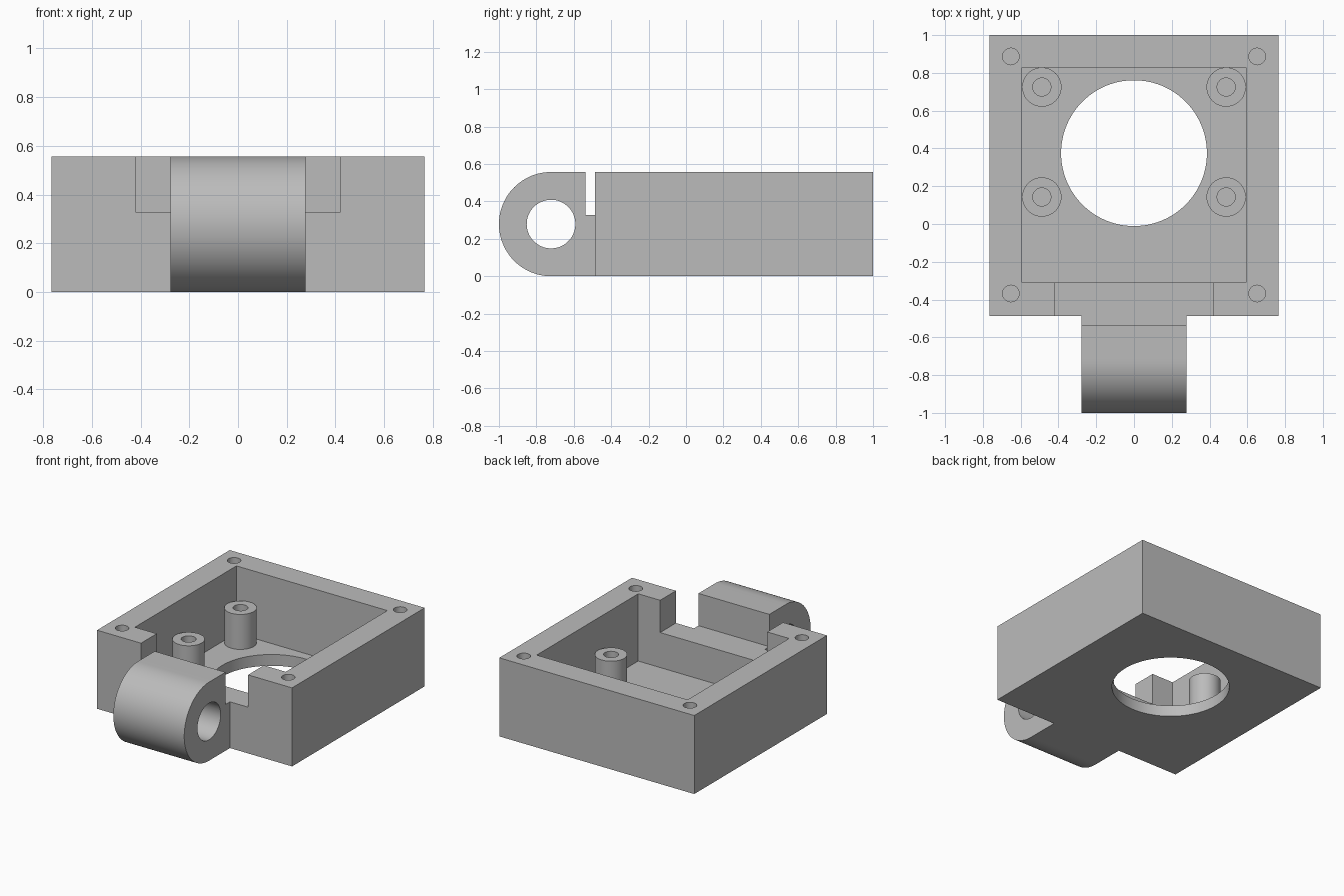
import bpy, bmesh, math
from mathutils import Matrix

cube = bpy.data.objects.get("Cube")
if cube:
    bpy.data.objects.remove(cube, do_unlink=True)

HEIGHT, FLOOR, LEDGE = 0.557, 0.08, 0.328
FRONT, BACK, HALF_W = -0.487, 1.0, 0.765
LUG_R, LUG_Y = HEIGHT / 2, -1 + HEIGHT / 2

grey = bpy.data.materials.new("plain grey")
grey.use_nodes = True
colour = (0.5, 0.5, 0.5, 1)
grey.diffuse_color = colour
grey.node_tree.nodes["Principled BSDF"].inputs["Base Color"].default_value = colour


def finish(name, bm):
    mesh = bpy.data.meshes.new(name)
    bmesh.ops.recalc_face_normals(bm, faces=bm.faces)
    bm.to_mesh(mesh)
    bm.free()
    mesh.materials.append(grey)
    ob = bpy.data.objects.new(name, mesh)
    bpy.context.collection.objects.link(ob)
    return ob


def box(name, x0, x1, y0, y1, z0, z1):
    bm = bmesh.new()
    size = Matrix.Diagonal((x1 - x0, y1 - y0, z1 - z0, 1))
    centre = Matrix.Translation(((x0 + x1) / 2, (y0 + y1) / 2, (z0 + z1) / 2))
    bmesh.ops.create_cube(bm, size=1, matrix=centre @ size)
    return finish(name, bm)


def cylinder(name, x, y, r, z0, z1, sides=48):
    bm = bmesh.new()
    bmesh.ops.create_cone(bm, cap_ends=True, segments=sides, radius1=r, radius2=r,
                          depth=z1 - z0, matrix=Matrix.Translation((x, y, (z0 + z1) / 2)))
    return finish(name, bm)


def combine(target, other, operation):
    mod = target.modifiers.new(operation.lower(), 'BOOLEAN')
    mod.operation, mod.solver, mod.object = operation, 'EXACT', other
    bpy.context.view_layer.objects.active = target
    bpy.ops.object.modifier_apply(modifier=mod.name)
    bpy.data.objects.remove(other, do_unlink=True)


def smooth(ob):
    bpy.ops.object.select_all(action='DESELECT')
    ob.select_set(True)
    bpy.context.view_layer.objects.active = ob
    bpy.ops.object.shade_smooth_by_angle(angle=math.radians(30))


# Rounded hinge lug, extruded across x and run a little into the front wall
bm = bmesh.new()
profile = [(FRONT + 0.1, 0), (FRONT + 0.1, LEDGE), (-0.537, LEDGE), (-0.537, HEIGHT)]
for i in range(49):
    a = math.pi / 2 + math.pi * i / 48
    profile.append((LUG_Y + LUG_R * math.cos(a), LUG_R + LUG_R * math.sin(a)))
face = bm.faces.new([bm.verts.new((-0.278, y, z)) for y, z in profile])
extruded = bmesh.ops.extrude_face_region(bm, geom=[face])
bmesh.ops.translate(bm, vec=(0.556, 0, 0),
                    verts=[v for v in extruded["geom"] if isinstance(v, bmesh.types.BMVert)])
lug = finish("hinge_lug", bm)

# Open box with its lug, cavity and front notch
housing = box("housing", -HALF_W, HALF_W, FRONT, BACK, 0, HEIGHT)
combine(housing, lug, 'UNION')
combine(housing, box("cavity", -0.592, 0.592, -0.31, 0.828, FLOOR, 1), 'DIFFERENCE')
combine(housing, box("notch", -0.42, 0.42, -0.537, -0.2, LEDGE, 1), 'DIFFERENCE')

# Large floor opening and hinge pin hole
combine(housing, cylinder("opening", 0, 0.375, 0.386, -1, 1, 96), 'DIFFERENCE')
pin = cylinder("pin_hole", 0, 0, 0.13, -1, 1, 64)
pin.data.transform(Matrix.Translation((0, LUG_Y, LUG_R)) @ Matrix.Rotation(math.pi / 2, 4, 'Y'))
combine(housing, pin, 'DIFFERENCE')

# Blind screw holes in the rim corners, standoff posts on the floor
for side, x_sign in (("right", -1), ("left", 1)):
    for y in (-0.368, 0.887):
        combine(housing, cylinder("screw_hole", 0.652 * x_sign, y, 0.044, 0.2, 1, 32), 'DIFFERENCE')
    for end, y in (("front", 0.143), ("back", 0.725)):
        x = 0.488 * x_sign
        post = cylinder(f"standoff_{end}_{side}", x, y, 0.104, FLOOR - 0.01, LEDGE)
        combine(post, cylinder("post_hole", x, y, 0.048, FLOOR, 1, 32), 'DIFFERENCE')
        smooth(post)
smooth(housing)
